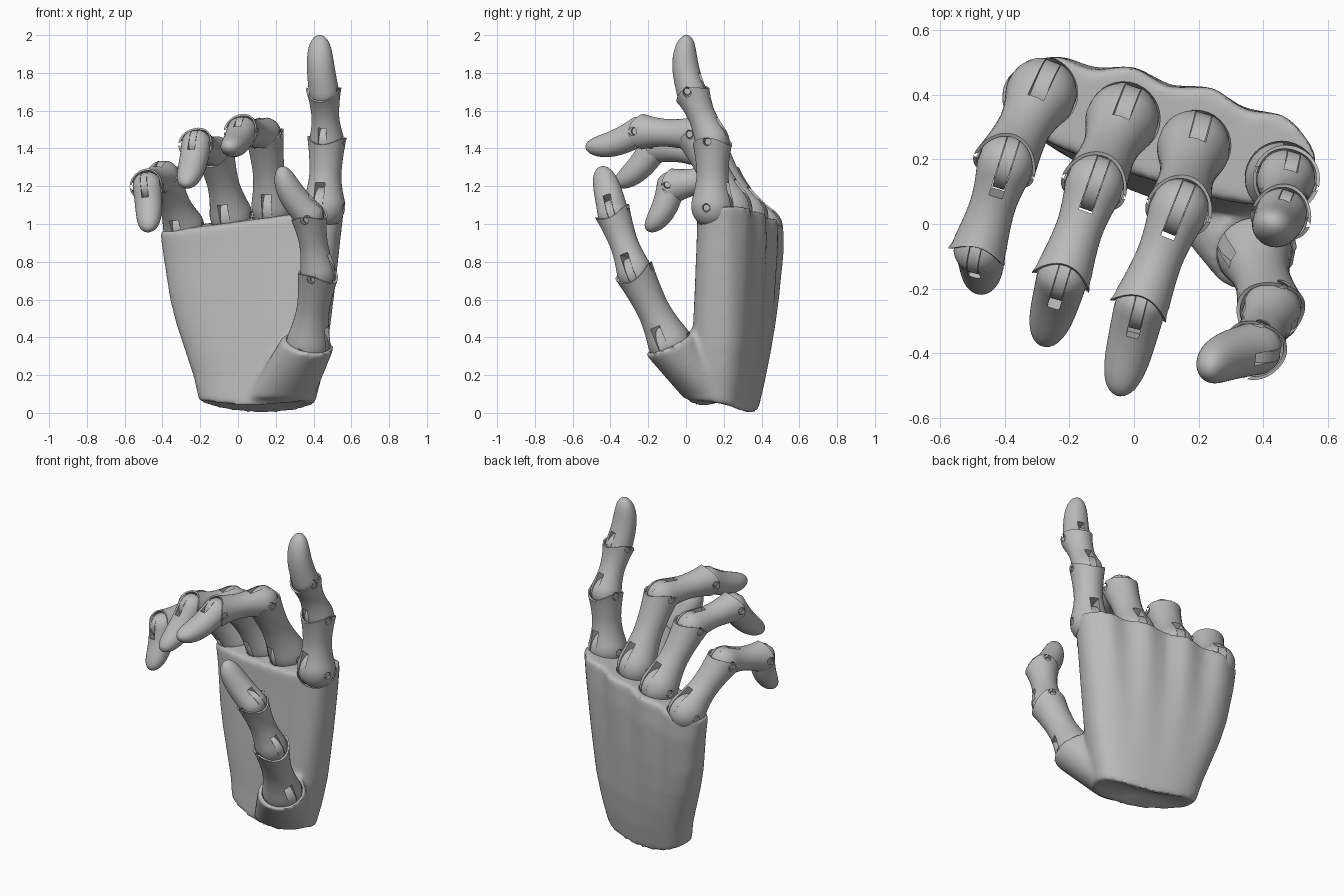
import bpy, bmesh, math
from mathutils import Vector, Matrix

cube = bpy.data.objects.get("Cube")
if cube:
    bpy.data.objects.remove(cube)

mat = bpy.data.materials.new("plain grey")
mat.use_nodes = True
GREY = (0.5, 0.5, 0.5, 1)
mat.diffuse_color = GREY
mat.node_tree.nodes["Principled BSDF"].inputs["Base Color"].default_value = GREY
parts = []


def make(name, bm, matrix=Matrix(), part=True):
    bmesh.ops.recalc_face_normals(bm, faces=bm.faces)
    mesh = bpy.data.meshes.new(name)
    bm.to_mesh(mesh)
    bm.free()
    mesh.transform(matrix)
    obj = bpy.data.objects.new(name, mesh)
    bpy.context.collection.objects.link(obj)
    if part:
        parts.append(obj)
    else:
        obj.hide_render = True
    return obj


def bake(obj):
    """Replace the mesh by its modified result."""
    graph = bpy.context.evaluated_depsgraph_get()
    obj.data = bpy.data.meshes.new_from_object(obj.evaluated_get(graph))
    obj.modifiers.clear()


def boolean(obj, cutters, operation="DIFFERENCE"):
    for c in cutters:
        m = obj.modifiers.new("cut", "BOOLEAN")
        m.object, m.operation, m.solver = c, operation, "EXACT"
    bake(obj)
    for c in cutters:
        bpy.data.objects.remove(c)


def loft(rings, low, high):
    """Skin equal rings of points, closing the ends as fans."""
    bm = bmesh.new()
    loops = [[bm.verts.new(p) for p in ring] for ring in rings]
    n = len(loops[0])
    for a, b in zip(loops, loops[1:]):
        for i in range(n):
            j = (i + 1) % n
            bm.faces.new((a[i], a[j], b[j], b[i]))
    for loop, centre in ((loops[0], low), (loops[-1], high)):
        v = bm.verts.new(centre)
        for i in range(n):
            bm.faces.new((loop[i], loop[(i + 1) % n], v))
    return bm


def ball(name, centre, r):
    bm = bmesh.new()
    bmesh.ops.create_uvsphere(bm, u_segments=32, v_segments=20, radius=r)
    return make(name, bm, Matrix.Translation(centre), False)


def rod(name, frame, z, r, length, part=True):
    """Cylinder along the hinge axis at height z of a phalanx."""
    bm = bmesh.new()
    bmesh.ops.create_cone(bm, cap_ends=True, segments=32, radius1=r, radius2=r, depth=length)
    turn = Matrix.Rotation(math.pi / 2, 4, "Y")
    return make(name, bm, frame @ Matrix.Translation((0, 0, z)) @ turn, part)


def frame_at(a, b, hinge):
    z = (b - a).normalized()
    x = (hinge - z * hinge.dot(z)).normalized()
    y = z.cross(x)
    m = Matrix((x, y, z)).transposed().to_4x4()
    m.translation = a
    return m


def phalanx(name, a, b, hinge, r0, r1):
    """Forked segment from joint a to b; r1 = 0 makes a fingertip."""
    frame, L = frame_at(a, b, hinge), (b - a).length
    circle = [2 * math.pi * i / 40 for i in range(40)]
    rings = []
    for deg in range(-75, 0, 15):
        t = math.radians(deg)
        rings.append([(r0 * math.cos(t) * math.cos(c), r0 * math.cos(t) * math.sin(c),
                       r0 * math.sin(t)) for c in circle])
    steps = 16
    for k in range(steps + (1 if r1 else 0)):
        s = k / steps
        ear, shift, wide = 0, 0, 1
        if r1:
            waist = 0.8 * min(r0, r1)
            start = max(0, 1 - max(0, s - 0.08) / 0.5)
            r = waist + (r0 - waist) * start ** 2 + (r1 - waist) * max(0, (s - 0.4) / 0.6) ** 2
            ear = 0.022 * max(0, (s - 0.6) / 0.4)
        else:
            s = math.sin(s * math.pi / 2)
            r = r0 * (1 - 0.28 * s) * math.sqrt(1 - s ** 6)
            shift, wide = -0.02 * math.sin(math.pi * s), 1 + 0.12 * s
        rings.append([(r * math.cos(c) * wide, r * math.sin(c) + shift,
                       L * s + ear * math.cos(2 * c)) for c in circle])
    obj = make(name, loft(rings, (0, 0, -r0), (0, 0, L)), frame)

    # Slot through the fork (back only on fingertips), pin holes and the cup for the next joint
    bm = bmesh.new()
    bmesh.ops.create_cube(bm, size=1)
    box = Matrix.Translation((0, 0 if r1 else 0.25, 0)) @ Matrix.Diagonal((0.48 * r0, 0.5, 2.3 * r0, 1))
    cutters = [make("slot_cutter", bm, frame @ box, False), rod("hole_cutter", frame, 0, 0.022, 0.5, False)]
    if r1:
        cutters += [ball("cup_cutter", b, r1 * 0.91), rod("hole_cutter", frame, L, 0.022, 0.5, False)]
    boolean(obj, cutters)

    # Hinge tongue and pin
    rod(name + "_tongue", frame, 0, r0 * 0.95, 0.44 * r0)
    rod(name + "_pin", frame, 0, 0.018, 1.85 * r0)


# Joint positions from knuckle to tip, hinge axis, size
finger_hinge = Vector((0.95, -0.3, 0))
FINGERS = {
    "index_finger": (((.455, .14, 1.09), (.47, .14, 1.44), (.455, .03, 1.7), (.43, 0, 2.0)), finger_hinge, 1),
    "middle_finger": (((.185, .24, 1.08), (.14, .05, 1.475), (.02, -.25, 1.49), (-.05, -.53, 1.4)), finger_hinge, 1),
    "ring_finger": (((-.035, .325, 1.04), (-.12, .125, 1.375), (-.22, -.16, 1.42), (-.28, -.37, 1.2)), finger_hinge, 1),
    "little_finger": (((-.285, .405, .98), (-.395, .19, 1.25), (-.48, -.08, 1.2), (-.475, -.2, .96)), finger_hinge, .97),
    "thumb": (((.37, -.08, .36), (.425, -.27, .74), (.375, -.385, 1.05), (.22, -.45, 1.3)), Vector((-.3, -.95, 0)), 1.03),
}
sockets = []
for name, (points, hinge, size) in FINGERS.items():
    j = [Vector(p) for p in points]
    radii = [0.112 * size, 0.09 * size, 0.08 * size]
    collars = [0.104 * size, 0.094 * size, 0]
    for i, label in enumerate(("proximal", "middle", "distal")):
        phalanx(f"{name}_{label}", j[i], j[i + 1], hinge, radii[i], collars[i])
    sockets.append(ball("socket_cutter", j[0], radii[0] * 1.04))

# Palm: height fraction, left x, right x, left y, right y, thickness
SECTIONS = ((0, -.2, .4, .29, .13, .28), (.15, -.23, .44, .32, .14, .3), (.3, -.275, .47, .345, .15, .315),
            (.45, -.32, .49, .37, .155, .32), (.6, -.355, .51, .39, .16, .32), (.85, -.39, .54, .415, .165, .315),
            (1, -.41, .56, .415, .165, .305))


def section(f):
    for a, b in zip(SECTIONS, SECTIONS[1:]):
        if f <= b[0]:
            k = (f - a[0]) / (b[0] - a[0])
            return [p + (q - p) * k for p, q in zip(a, b)][1:]


def power(v):
    return math.copysign(abs(v) ** 0.7, v)


rings = []
for row in range(41):
    f = row / 40
    xl, xr, yl, yr, thick = section(f)
    mid = Vector(((xl + xr) / 2, (yl + yr) / 2, 0))
    half = Vector(((xr - xl) / 2, (yr - yl) / 2, 0))
    back = Vector((-half.y, half.x, 0)).normalized()
    ring = []
    for i in range(120):
        c = 2 * math.pi * i / 120
        u, v = power(math.cos(c)), power(math.sin(c))
        depth = v * thick / 2
        if v > 0:  # tendon ridges on the back
            depth += v * 0.018 * f * f * math.cos(4 * math.pi * (u - 0.25))
        else:  # palm is deeper on the thumb side
            depth *= 1 + 0.17 * u
        low, high = 0.015 + 0.04 * u * u - 0.02 * v, 1.03 + 0.065 * u + 0.015 * v
        p = mid + half * u + back * depth
        p.z = low + (high - low) * f
        ring.append(p)
    rings.append(ring)
palm = make("palm", loft(rings, sum(rings[0], Vector()) / 120 + Vector((0, 0, 0.03)),
                         sum(rings[-1], Vector()) / 120))

# Thumb mound: hull from the heel of the palm up to the thumb socket rim
mound_frame = frame_at(Vector((.372, -.09, .372)), Vector((.425, -.22, .642)), Vector((1, 0, 0)))
bm = bmesh.new()
for i in range(48):
    c = 2 * math.pi * i / 48
    bm.verts.new(mound_frame @ Vector((.14 * math.cos(c), .14 * math.sin(c), 0)))
    bm.verts.new((.22 + .18 * math.cos(c), .15 + .16 * math.sin(c), .075))
bmesh.ops.convex_hull(bm, input=bm.verts)
boolean(palm, [make("mound", bm, part=False)], "UNION")
remesh = palm.modifiers.new("remesh", "REMESH")
remesh.mode, remesh.voxel_size = "VOXEL", 0.013
soften = palm.modifiers.new("soften", "SMOOTH")
soften.factor, soften.iterations = 0.5, 18
bake(palm)
boolean(palm, sockets)

# Smooth shading with crisp rims
for obj in parts:
    obj.data.materials.clear()
    obj.data.materials.append(mat)
    obj.select_set(True)
bpy.context.view_layer.objects.active = palm
bpy.ops.object.shade_smooth_by_angle(angle=math.radians(35))
